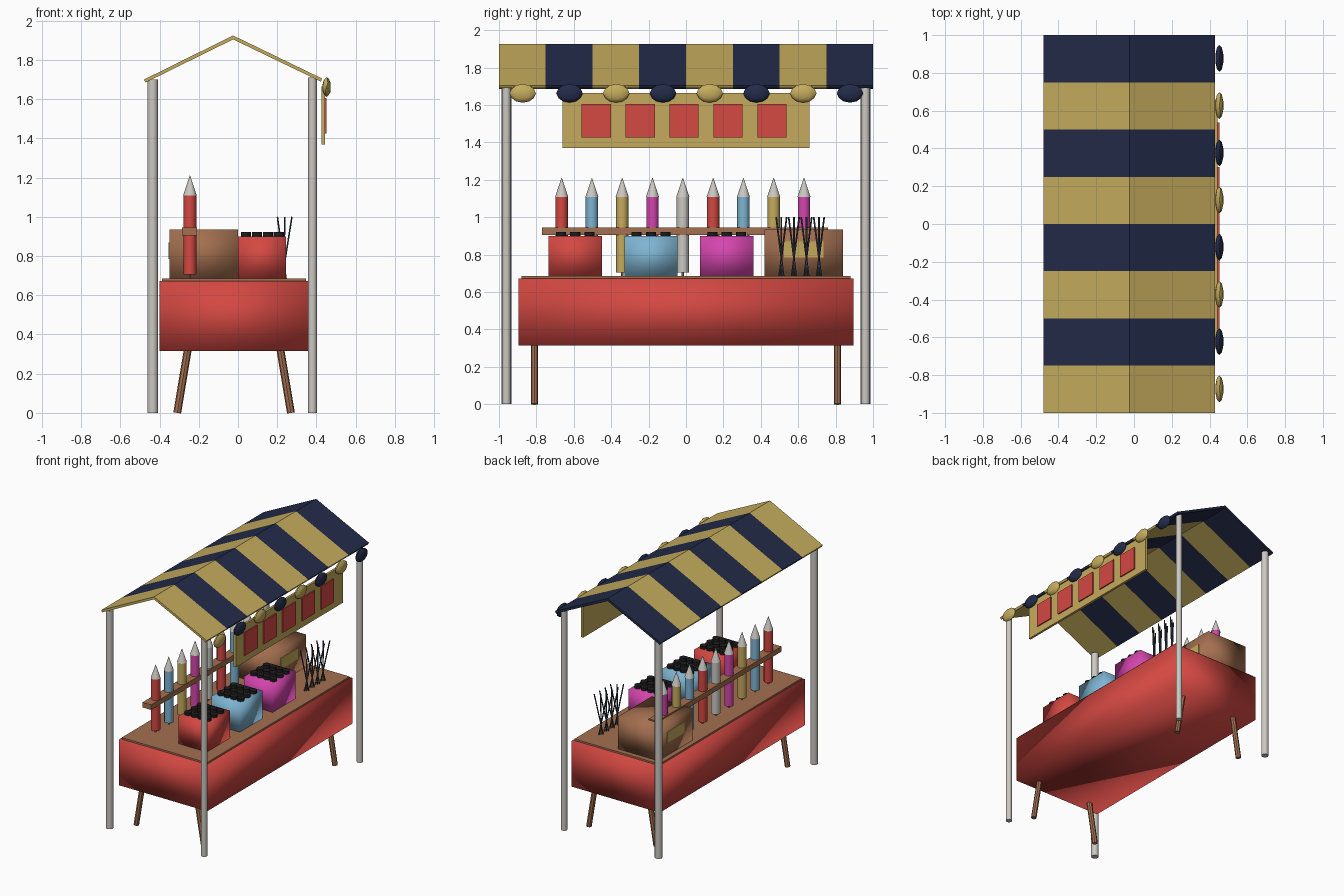
import bpy, bmesh, math
from mathutils import Vector

if "Cube" in bpy.data.objects:
    bpy.data.objects.remove(bpy.data.objects["Cube"])


def mat(name, r, g, b):
    m = bpy.data.materials.new(name)
    m.diffuse_color = (r, g, b, 1)
    m.use_nodes = True
    m.node_tree.nodes["Principled BSDF"].inputs["Base Color"].default_value = m.diffuse_color
    return m


RED = mat("red", 0.66, 0.065, 0.055)
YELLOW = mat("straw yellow", 0.56, 0.41, 0.11)
NAVY = mat("navy", 0.016, 0.024, 0.065)
BROWN = mat("wood brown", 0.37, 0.16, 0.08)
BLUE = mat("light blue", 0.21, 0.46, 0.65)
PINK = mat("magenta", 0.66, 0.06, 0.42)
WHITE = mat("pale grey", 0.60, 0.58, 0.54)
BLACK = mat("black", 0.012, 0.012, 0.012)
SLATE = mat("slate", 0.04, 0.05, 0.07)


def finish(name, bm, materials, smooth=None):
    me = bpy.data.meshes.new(name)
    bmesh.ops.recalc_face_normals(bm, faces=bm.faces)
    bm.to_mesh(me)
    bm.free()
    for m in materials:
        me.materials.append(m)
    ob = bpy.data.objects.new(name, me)
    bpy.context.collection.objects.link(ob)
    if smooth is not None:
        bpy.context.view_layer.objects.active = ob
        ob.select_set(True)
        bpy.ops.object.shade_smooth_by_angle(angle=math.radians(smooth))
        ob.select_set(False)
    return ob


def box(name, x, y, z, m, smooth=None):
    """Box from (min, max) ranges on each axis."""
    bm = bmesh.new()
    bmesh.ops.create_cube(bm, size=1)
    for v in bm.verts:
        v.co = [(a + b) / 2 + c * (b - a) for (a, b), c in zip((x, y, z), v.co)]
    return finish(name, bm, [m], smooth)


def rod(name, p, q, r1, r2, m, sides=12):
    """Cylinder or cone from point p to point q."""
    p, q = Vector(p), Vector(q)
    d = q - p
    bm = bmesh.new()
    bmesh.ops.create_cone(bm, cap_ends=True, segments=sides, radius1=r1, radius2=r2, depth=d.length)
    rot = Vector((0, 0, 1)).rotation_difference(d)
    for v in bm.verts:
        v.co = rot @ v.co + (p + q) / 2
    return finish(name, bm, [m], 40)


# striped gable roof: a chevron profile swept through nine stations
profile = [(-0.48, 1.70), (-0.025, 1.925), (0.43, 1.705),
           (0.422, 1.69), (-0.025, 1.905), (-0.472, 1.685)]
bm = bmesh.new()
rings = [[bm.verts.new((x, -1 + 0.25 * i, z)) for x, z in profile] for i in range(9)]
for i in range(8):
    for k in range(6):
        j = (k + 1) % 6
        f = bm.faces.new((rings[i][k], rings[i][j], rings[i + 1][j], rings[i + 1][k]))
        f.material_index = i % 2
for ring, idx in ((rings[0], 0), (rings[8], 1)):
    for q in ((0, 1, 4, 5), (1, 2, 3, 4)):
        bm.faces.new([ring[n] for n in q]).material_index = idx
finish("roof_canopy", bm, [YELLOW, NAVY])

# posts and splayed table legs
for s in (-1, 1):
    rod("back_post", (-0.435, s * 0.96, 0), (-0.435, s * 0.96, 1.70), 0.027, 0.027, WHITE)
    rod("front_post", (0.38, s * 0.96, 0), (0.38, s * 0.96, 1.71), 0.023, 0.023, WHITE)
    for side in (-1, 1):
        rod("table_leg", (-0.02 + side * 0.29, s * 0.81, 0),
            (-0.02 + side * 0.19, s * 0.81, 0.6), 0.02, 0.02, BROWN, 8)

# table with cloth
box("table_cloth", (-0.40, 0.36), (-0.895, 0.895), (0.315, 0.672), RED, 180)
box("table_top", (-0.387, 0.347), (-0.88, 0.88), (0.66, 0.685), BROWN)

# rocket rack and rockets
box("rocket_rack", (-0.285, -0.21), (-0.77, 0.76), (0.905, 0.945), BROWN)
colours = [RED, BLUE, YELLOW, PINK, WHITE]
for i in range(9):
    y = -0.665 + 0.162 * i
    rod("rocket_stick", (-0.245, y, 0.68), (-0.245, y, 0.72), 0.007, 0.007, BROWN, 6)
    rod("rocket_body", (-0.245, y, 0.705), (-0.245, y, 1.11), 0.033, 0.033, colours[i % 5] if i < 5 else colours[i - 5])
    rod("rocket_nose", (-0.245, y, 1.108), (-0.245, y, 1.21), 0.035, 0.001, WHITE)

# firework batteries with a grid of tubes
for y, m in ((-0.592, RED), (-0.187, BLUE), (0.218, PINK)):
    box("firework_box", (0.0, 0.245), (y - 0.142, y + 0.142), (0.685, 0.90), m, 180)
    for a in range(4):
        for b in range(3):
            x, yy = 0.04 + 0.056 * a, y + 0.077 * (b - 1)
            rod("firework_tube", (x, yy, 0.89), (x, yy, 0.922), 0.027, 0.027, BLACK, 10)

# wooden crate with a label on both long sides
box("crate", (-0.35, 0.0), (0.42, 0.84), (0.685, 0.935), BROWN, 180)
for x in (-0.354, 0.0):
    box("crate_label", (x, x + 0.004), (0.525, 0.735), (0.785, 0.87), YELLOW)

# sparklers in small fans
for g in range(4):
    y = 0.51 + 0.067 * g
    for k in (-1, 0, 1):
        rod("sparkler", (0.235 - 0.01 * k, y - 0.012 * k, 0.685),
            (0.238 + 0.037 * k, y + 0.028 * k, 1.0), 0.0045, 0.0045, SLATE, 6)

# hanging sign with red panels
box("sign_board", (0.425, 0.443), (-0.66, 0.66), (1.37, 1.665), YELLOW)
for i in range(5):
    y = -0.48 + 0.235 * i
    box("sign_panel", (0.443, 0.452), (y - 0.078, y + 0.078), (1.425, 1.605), RED)

# alternating lanterns along the eave
for i in range(8):
    bm = bmesh.new()
    bmesh.ops.create_icosphere(bm, subdivisions=2, radius=1)
    for v in bm.verts:
        v.co = (0.452 + v.co.x * 0.022, -0.873 + 0.25 * i + v.co.y * 0.071, 1.662 + v.co.z * 0.05)
    finish("lantern", bm, [NAVY if i % 2 else YELLOW], 40)
